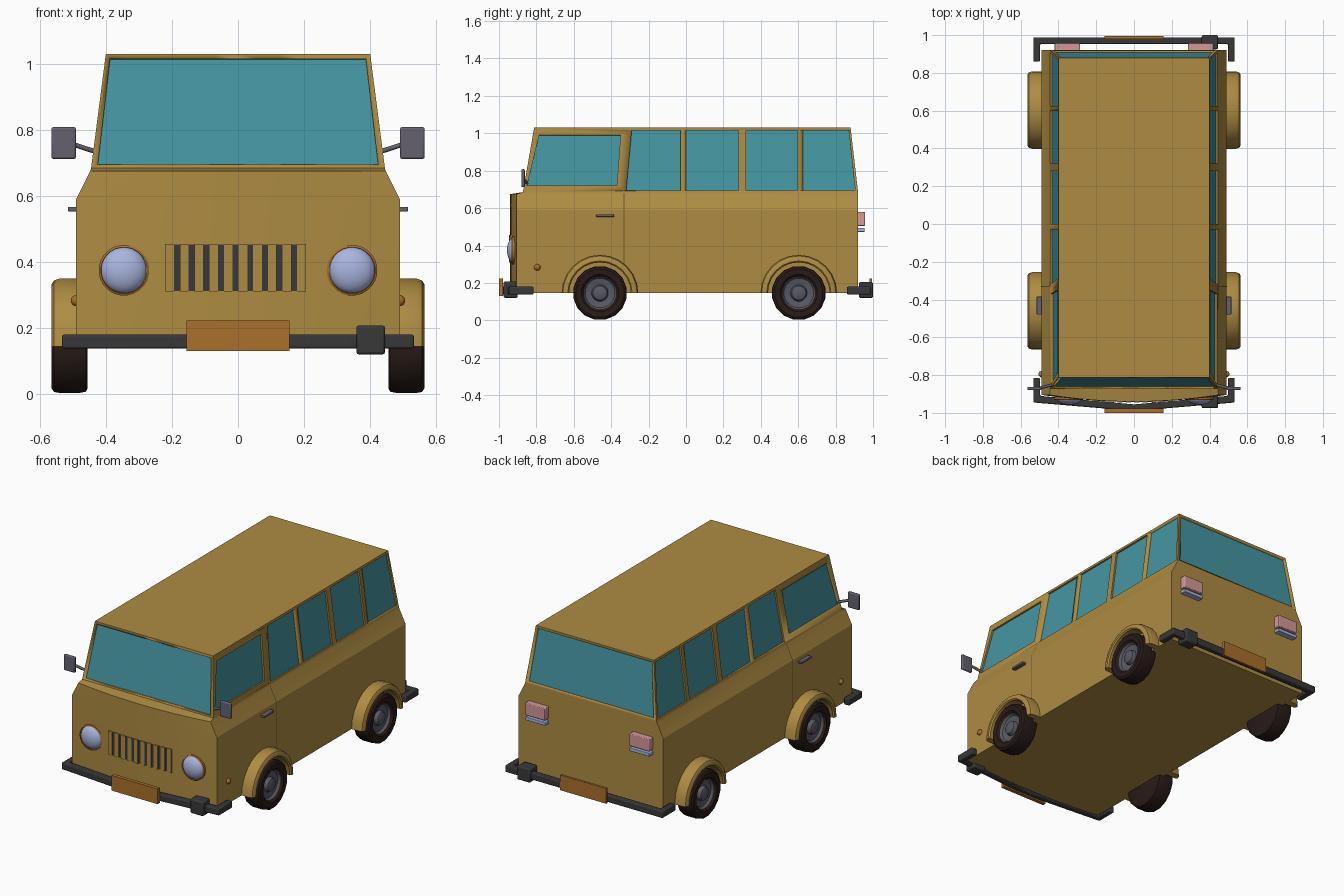
import bpy, bmesh, math
from mathutils import Vector

if "Cube" in bpy.data.objects:
    bpy.data.objects.remove(bpy.data.objects["Cube"])

COLORS = {
    "paint": (0.42, 0.26, 0.055), "glass": (0.06, 0.30, 0.36), "rubber": (0.022, 0.011, 0.009),
    "trim": (0.04, 0.04, 0.042), "plate": (0.40, 0.16, 0.025), "lamp": (0.40, 0.46, 0.74),
    "tail": (0.66, 0.32, 0.32), "mirror": (0.13, 0.12, 0.16), "rim": (0.10, 0.10, 0.13),
    "seam": (0.15, 0.09, 0.02),
}
MATS = {}
for key, rgb in COLORS.items():
    MATS[key] = bpy.data.materials.new(key)
    MATS[key].diffuse_color = (*rgb, 1)


def mesh(name, verts, faces, color=None, bevel=0, angle=32):
    bm = bmesh.new()
    vs = [bm.verts.new(v) for v in verts]
    for f in faces:
        bm.faces.new([vs[i] for i in f])
    bmesh.ops.remove_doubles(bm, verts=bm.verts, dist=1e-5)
    bmesh.ops.recalc_face_normals(bm, faces=bm.faces)
    me = bpy.data.meshes.new(name)
    bm.to_mesh(me)
    bm.free()
    me.shade_smooth()
    me.set_sharp_from_angle(angle=math.radians(angle))
    ob = bpy.data.objects.new(name, me)
    bpy.context.collection.objects.link(ob)
    if color:
        me.materials.append(MATS[color])
    if bevel:
        mod = ob.modifiers.new("bevel", 'BEVEL')
        mod.width, mod.segments = bevel, 2
    return ob


def loft(rings, closed=False):
    """Vertices and faces through equal-length rings, capped or joined end to end."""
    n, m = len(rings[0]), len(rings)
    verts = [v for r in rings for v in r]
    faces = [(k * n + i, k * n + (i + 1) % n, (k + 1) % m * n + (i + 1) % n, (k + 1) % m * n + i)
             for k in range(m if closed else m - 1) for i in range(n)]
    if not closed:
        faces += [tuple(range(n)), tuple(range((m - 1) * n, m * n))]
    return verts, faces


def prism(name, outline, z0, z1, color, bevel=0):
    return mesh(name, *loft([[(x, y, z) for x, y in outline] for z in (z0, z1)]), color, bevel)


def box(name, x0, x1, y0, y1, z0, z1, color, bevel=0):
    return prism(name, [(x0, y0), (x1, y0), (x1, y1), (x0, y1)], z0, z1, color, bevel)


def lathe(name, profile, center, axis, side, seg, color):
    """Revolve (radius, offset) points about x (outward by side) or about -y."""
    cx, cy, cz = center
    rings = []
    for k in range(seg):
        a = 2 * math.pi * (k + 0.5) / seg
        c, s = math.cos(a), math.sin(a)
        rings.append([(cx + side * d, cy + r * c, cz + r * s) if axis == 'x'
                      else (cx + r * c, cy - d, cz + r * s) for r, d in profile])
    n = len(profile)
    verts = [v for r in rings for v in r]
    faces = [(k * n + i, k * n + i + 1, (k + 1) % seg * n + i + 1, (k + 1) % seg * n + i)
             for k in range(seg) for i in range(n - 1)]
    return mesh(name, verts, faces, color)


# Body: rings of constant height with a bowed nose below the windscreen
def nose_y(x):
    return -0.905 - 0.035 * (1 - (x / 0.49) ** 2)


def ring(z, hx, rear, flat=None):
    pts = []
    for i in range(13):
        t = -1 + i / 6
        pts.append((t * hx, nose_y(t * 0.49) if flat is None else flat, z))
    return pts + [(hx, rear, z), (-hx, rear, z)]


body = mesh("body", *loft([ring(0.145, 0.49, 0.92), ring(0.59, 0.49, 0.92),
                           ring(0.675, 0.447, 0.92), ring(0.685, 0.4445, 0.92, -0.872),
                           ring(1.03, 0.40, 0.88, -0.812)]), "paint", angle=20)


# Windows: recesses cut into the cabin, each with a glass pane
def cabin(z, low, high):
    return low + (high - low) * (z - 0.685) / 0.345


cut_verts, cut_faces = [], []


def window(name, pts, outward):
    pts = [Vector(p) for p in pts]
    n = (pts[1] - pts[0]).cross(pts[3] - pts[0]).normalized()
    if n.dot(Vector(outward)) < 0:
        n = -n
    v, f = loft([[p - n * 0.012 for p in pts], [p + n * 0.04 for p in pts]])
    base = len(cut_verts)
    cut_verts.extend(v)
    cut_faces.extend([tuple(i + base for i in q) for q in f])
    mesh(name, [p - n * 0.010 for p in pts], [(0, 1, 2, 3)], "glass")


side_windows = [  # bottom y pair, top y pair, bottom z, top z
    (-0.85, -0.37, -0.785, -0.35, 0.72, 0.99),
    (-0.32, -0.03, -0.29, -0.03, 0.693, 1.015),
    (0.0, 0.28, 0.0, 0.28, 0.693, 1.015),
    (0.32, 0.597, 0.32, 0.597, 0.693, 1.015),
    (0.625, 0.905, 0.625, 0.87, 0.693, 1.015),
]
for s in (-1, 1):
    for b0, b1, t0, t1, z0, z1 in side_windows:
        xb, xt = s * cabin(z0, 0.4445, 0.40), s * cabin(z1, 0.4445, 0.40)
        window("side_window", [(xb, b0, z0), (xb, b1, z0), (xt, t1, z1), (xt, t0, z1)], (s, 0, 0))
for name, low, high, d in (("windscreen", -0.872, -0.812, -1), ("rear_window", 0.92, 0.88, 1)):
    yb, yt = cabin(0.695, low, high), cabin(1.015, low, high)
    window(name, [(-0.424, yb, 0.695), (0.424, yb, 0.695), (0.387, yt, 1.015), (-0.387, yt, 1.015)],
           (0, d, 0))

cutter = mesh("window_cutter", cut_verts, cut_faces)
cutter.hide_render = True
cutter.hide_viewport = True
mod = body.modifiers.new("windows", 'BOOLEAN')
mod.operation, mod.solver, mod.object = 'DIFFERENCE', 'EXACT', cutter

# Wheels, fenders and the small fittings on both sides
tyre = [(0.088, 0.548), (0.10, 0.562), (0.13, 0.565), (0.142, 0.557), (0.145, 0.54),
        (0.145, 0.48), (0.141, 0.46), (0.13, 0.455), (0.0, 0.455)]
rim = [(0.09, 0.55), (0.08, 0.535), (0.045, 0.528), (0.038, 0.55), (0.025, 0.556), (0.0, 0.557)]
arch = [(0.205, 0.48), (0.205, 0.54), (0.199, 0.557), (0.186, 0.565), (0.172, 0.565),
        (0.165, 0.557), (0.165, 0.48)]
for s in (-1, 1):
    for place, y in (("front", -0.46), ("rear", 0.603)):
        lathe(place + "_tyre", tyre, (0, y, 0.146), 'x', s, 16, "rubber")
        lathe(place + "_rim", rim, (0, y, 0.146), 'x', s, 16, "rim")
        sweep = []
        for k in range(13):
            a = math.pi * k / 12
            sweep.append([(s * x, y + r * math.cos(a), 0.145 + r * math.sin(a)) for r, x in arch])
        mesh(place + "_fender", *loft(sweep), "paint")

    # Door seam, handle and side marker
    seam = [(s * x, y, z) for x, z in ((0.4915, 0.30), (0.4915, 0.59), (0.447, 0.68))
            for y in (-0.333, -0.328)]
    mesh("door_seam", seam, [(0, 1, 3, 2), (2, 3, 5, 4)], "seam")
    box("door_handle", *sorted((s * 0.485, s * 0.515)), -0.48, -0.385, 0.553, 0.567, "mirror", 0.003)
    lathe("side_marker", [(0.018 * math.cos(t * math.pi / 8), 0.018 * math.sin(t * math.pi / 8))
                          for t in range(5)], (s * 0.488, -0.795, 0.283), 'x', s, 12, "plate")

    # Wing mirror on its arm
    box("mirror", *sorted((s * 0.49, s * 0.565)), -0.88, -0.862, 0.712, 0.808, "mirror", 0.006)
    cu = bpy.data.curves.new("mirror_arm", 'CURVE')
    cu.dimensions, cu.bevel_depth, cu.bevel_resolution = '3D', 0.008, 1
    sp = cu.splines.new('POLY')
    sp.points.add(1)
    sp.points[0].co = (s * 0.425, -0.85, 0.732, 1)
    sp.points[1].co = (s * 0.505, -0.87, 0.758, 1)
    cu.materials.append(MATS["mirror"])
    bpy.context.collection.objects.link(bpy.data.objects.new("mirror_arm", cu))

    # Headlight dome with its ring
    pos = (s * 0.345, -0.917, 0.375)
    lathe("headlight", [(0.071 * math.cos(t * math.pi / 12), 0.04 * math.sin(t * math.pi / 12))
                        for t in range(7)], pos, 'y', 1, 24, "lamp")
    lathe("headlight_ring", [(0.077, -0.02), (0.077, 0.012), (0.070, 0.016), (0.068, -0.01)],
          pos, 'y', 1, 24, "plate")

    # Tail lamp with reversing strip
    x0, x1 = sorted((s * 0.285, s * 0.42))
    box("tail_lamp", x0, x1, 0.91, 0.957, 0.505, 0.58, "tail", 0.004)
    box("reversing_lamp", x0, x1, 0.91, 0.955, 0.473, 0.494, "lamp", 0.003)

# Grille: dark slots between painted slats
for i in range(9):
    x = -0.185 + i * 0.0444
    y = nose_y(x)
    box("grille_slot", x - 0.009, x + 0.009, y - 0.002, y + 0.02, 0.312, 0.453, "trim")
for i in range(10):
    x = -0.2072 + i * 0.0444
    y = nose_y(x)
    box("grille_slat", x - 0.0132, x + 0.0132, y - 0.006, y + 0.02, 0.31, 0.455, "paint")

# Bumpers with wrapped ends, hitch blocks and plates
for name, d, end, mid, tip in (("front_bumper", -1, 0.945, 0.99, 0.815),
                               ("rear_bumper", 1, 0.988, 0.988, 0.86)):
    outer = [(-0.533, tip), (-0.533, end), (0, mid), (0.533, end), (0.533, tip)]
    inner = [(0.497, tip), (0.497, end - 0.035), (0, mid - 0.035), (-0.497, end - 0.035), (-0.497, tip)]
    prism(name, [(x, d * y) for x, y in outer + inner], 0.138, 0.18, "trim", 0.006)
box("front_bumper_block", 0.358, 0.445, -0.975, -0.90, 0.12, 0.208, "trim", 0.008)
box("rear_bumper_block", 0.358, 0.445, 0.925, 1.0, 0.12, 0.205, "trim", 0.008)
box("front_plate", -0.156, 0.156, -1.0, -0.978, 0.13, 0.223, "plate")
box("rear_plate", -0.156, 0.156, 0.98, 0.994, 0.13, 0.223, "plate")

for m in bpy.data.materials:
    if m.users and not m.is_grease_pencil:
        m.use_nodes = True
        m.node_tree.nodes["Principled BSDF"].inputs["Base Color"].default_value = m.diffuse_color
